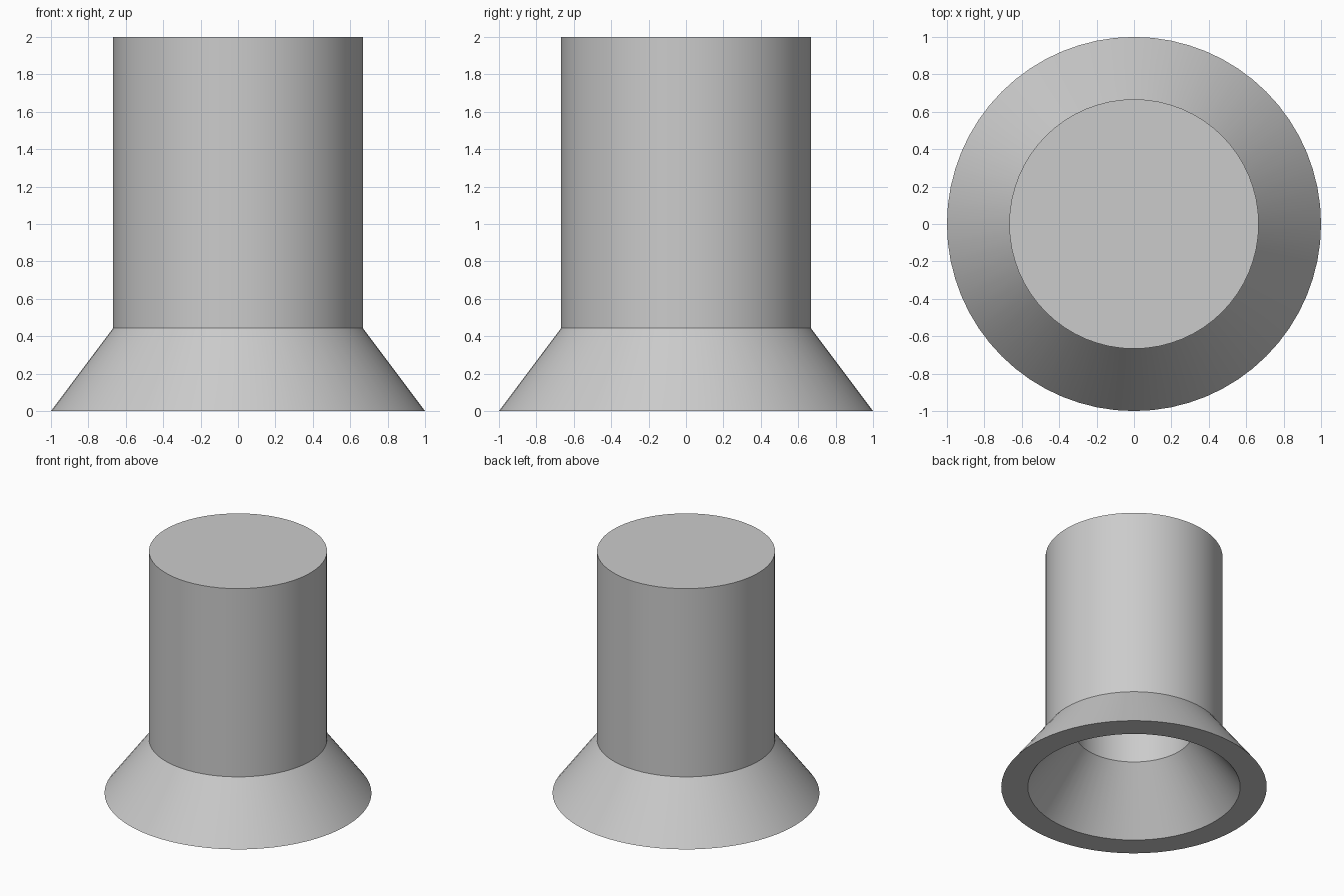
import bpy
import bmesh
import math

cube = bpy.data.objects.get("Cube")
if cube:
    bpy.data.objects.remove(cube, do_unlink=True)

grey = bpy.data.materials.new("light grey")
grey.use_nodes = True
colour = (0.6, 0.6, 0.6, 1)
grey.diffuse_color = colour
grey.node_tree.nodes["Principled BSDF"].inputs["Base Color"].default_value = colour


def lathe(name, profile, sides=64):
    """Spin a closed (radius, height) profile about z."""
    bm = bmesh.new()
    verts = [bm.verts.new((r, 0, z)) for r, z in profile]
    edges = [bm.edges.new(pair) for pair in zip(verts, verts[1:])]
    bmesh.ops.spin(bm, geom=verts + edges, cent=(0, 0, 0), axis=(0, 0, 1),
                   angle=math.tau, steps=sides, use_merge=True)
    bmesh.ops.remove_doubles(bm, verts=bm.verts, dist=0.0001)
    bmesh.ops.recalc_face_normals(bm, faces=bm.faces)
    mesh = bpy.data.meshes.new(name)
    bm.to_mesh(mesh)
    bm.free()
    mesh.materials.append(grey)
    obj = bpy.data.objects.new(name, mesh)
    bpy.context.collection.objects.link(obj)
    bpy.context.view_layer.objects.active = obj
    obj.select_set(True)
    bpy.ops.object.shade_smooth_by_angle(angle=math.radians(25))
    obj.select_set(False)
    return obj


# Hollow cap: closed top, straight wall, flared skirt, open underneath
lathe("flared_cap", [
    (0, 2), (0.667, 2), (0.667, 0.444), (1, 0),      # outside
    (0.8, 0), (0.444, 0.474), (0.444, 1.78), (0, 1.78),  # inside
])
